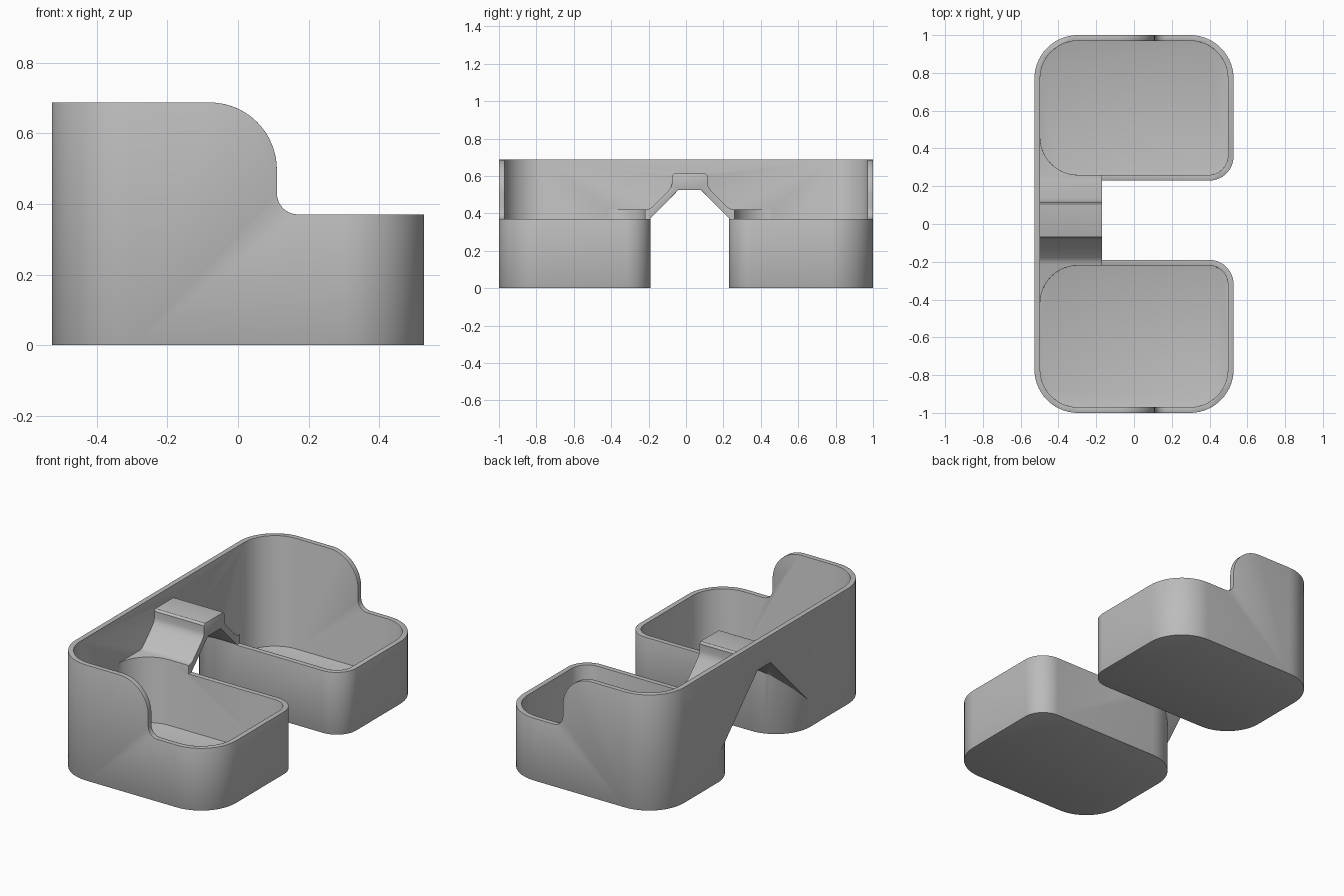
import bpy, bmesh, math
from mathutils import Vector

old = bpy.data.objects.get("Cube")
if old:
    bpy.data.objects.remove(old, do_unlink=True)

grey = bpy.data.materials.new("warm_free_grey")
grey.name = "plain_grey"
grey.use_nodes = True
colour = (0.5, 0.5, 0.5, 1)
grey.diffuse_color = colour
grey.node_tree.nodes["Principled BSDF"].inputs["Base Color"].default_value = colour

WALL, FLOOR, LOW, HIGH = 0.03, 0.03, 0.37, 0.687
GAP_MID, GAP_HALF = 0.02, 0.21
BRIDGE_X = -0.17


def arc(cx, cy, r, a0, a1, n=14):
    return [(cx + r * math.cos(math.radians(a0 + (a1 - a0) * i / n)),
             cy + r * math.sin(math.radians(a0 + (a1 - a0) * i / n))) for i in range(n + 1)]


def rounded(x0, x1, y0, y1, radii):
    """Rounded rectangle; radii run from the low corner anticlockwise."""
    a, b, c, d = radii
    return (arc(x0 + a, y0 + a, a, 180, 270) + arc(x1 - b, y0 + b, b, 270, 360)
            + arc(x1 - c, y1 - c, c, 0, 90) + arc(x0 + d, y1 - d, d, 90, 180))


def prism(name, points, axis, lo, hi):
    """Extrude a 2D outline along an axis."""
    place = {"x": lambda p, t: (t, p[0], p[1]),
             "y": lambda p, t: (p[0], t, p[1]),
             "z": lambda p, t: (p[0], p[1], t)}[axis]
    bm = bmesh.new()
    face = bm.faces.new([bm.verts.new(place(p, lo)) for p in points])
    top = bmesh.ops.extrude_face_region(bm, geom=[face])["geom"]
    shift = Vector(place((0, 0), hi - lo))
    bmesh.ops.translate(bm, vec=shift, verts=[v for v in top if isinstance(v, bmesh.types.BMVert)])
    bmesh.ops.recalc_face_normals(bm, faces=bm.faces)
    mesh = bpy.data.meshes.new(name)
    bm.to_mesh(mesh)
    bm.free()
    mesh.materials.append(grey)
    obj = bpy.data.objects.new(name, mesh)
    bpy.context.collection.objects.link(obj)
    return obj


def apply_all(obj):
    bpy.context.view_layer.objects.active = obj
    for mod in list(obj.modifiers):
        bpy.ops.object.modifier_apply(modifier=mod.name)


def combine(obj, others, operation="DIFFERENCE"):
    for other in others:
        mod = obj.modifiers.new("cut", "BOOLEAN")
        mod.operation, mod.solver, mod.object = operation, "EXACT", other
        apply_all(obj)


def mirrored(half):
    """Complete a left half outline about the middle of the gap."""
    return ([(GAP_MID - h, z) for h, z in half]
            + [(GAP_MID + h, z) for h, z in reversed(half)])


def bin_outlines(inset):
    """Outlines of the two bins, pulled in by an inset."""
    big, small = 0.23 - inset, 0.13 - inset
    x0, x1 = -0.527 + inset, 0.527 - inset
    front = rounded(x0, x1, -1 + inset, GAP_MID - GAP_HALF - inset, (big, big, small, big))
    back = rounded(x0, x1, GAP_MID + GAP_HALF + inset, 1 - inset, (big, small, big, big))
    return front, back


# Outer body: stepped side profile with a rounded footprint
side = ([(-0.6, -0.1), (-0.6, HIGH)] + arc(-0.08, HIGH - 0.19, 0.19, 90, 0, 20)
        + arc(0.17, LOW + 0.06, 0.06, 180, 270, 10) + [(0.6, LOW), (0.6, -0.1)])
body = prism("double_bin", rounded(-0.527, 0.527, -1, 1, [0.23] * 4), "z", 0, 0.9)
profile = prism("side_profile", side, "y", -1.2, 1.2)
combine(body, [profile], "INTERSECT")

# Gap between the bins and the sloped tunnel under the bridge
masks = [prism("bin_mask", o, "z", -0.5, 1.5) for o in bin_outlines(-0.0005)]
tunnel = prism("tunnel", mirrored([(0.68, -0.1), (0.06, 0.525)]), "x", -0.7, BRIDGE_X + 0.05)
slot = prism("slot", [(BRIDGE_X, -0.45), (0.7, -0.45), (0.7, 0.45), (BRIDGE_X, 0.45)], "z", -0.2, 1.2)
combine(tunnel, masks)
combine(slot, masks)

# Upper cavity, leaving the hump of the bridge standing
upper = prism("upper_cavity", rounded(-0.497, 0.497, -0.97, 0.97, [0.2] * 4), "z", LOW, 1.2)
hump_half = [(0.47, 0.2), (0.47, 0.42), (0.235, 0.42), (0.215, 0.425), (0.2, 0.435),
             (0.115, 0.52), (0.1, 0.54), (0.095, 0.56), (0.095, 0.6), (0.085, 0.612)]
hump = prism("hump", mirrored(hump_half), "x", -0.7, BRIDGE_X)
combine(upper, [hump])

# Bin interiors
interiors = [prism("interior", o, "z", FLOOR, 1.2) for o in bin_outlines(WALL)]
combine(body, [tunnel, slot, upper] + interiors)

for helper in [profile, tunnel, slot, upper, hump] + masks + interiors:
    bpy.data.objects.remove(helper, do_unlink=True)

# Clean up, soften the rims, shade smooth
bm = bmesh.new()
bm.from_mesh(body.data)
bmesh.ops.remove_doubles(bm, verts=bm.verts, dist=0.0008)
bmesh.ops.dissolve_limit(bm, angle_limit=0.01, verts=bm.verts, edges=bm.edges)
bm.to_mesh(body.data)
bm.free()
bevel = body.modifiers.new("soft_rims", "BEVEL")
bevel.width, bevel.segments, bevel.limit_method = 0.007, 2, "ANGLE"
bevel.angle_limit = math.radians(50)
apply_all(body)
bpy.ops.object.select_all(action="DESELECT")
body.select_set(True)
bpy.context.view_layer.objects.active = body
bpy.ops.object.shade_smooth_by_angle(angle=math.radians(35))
